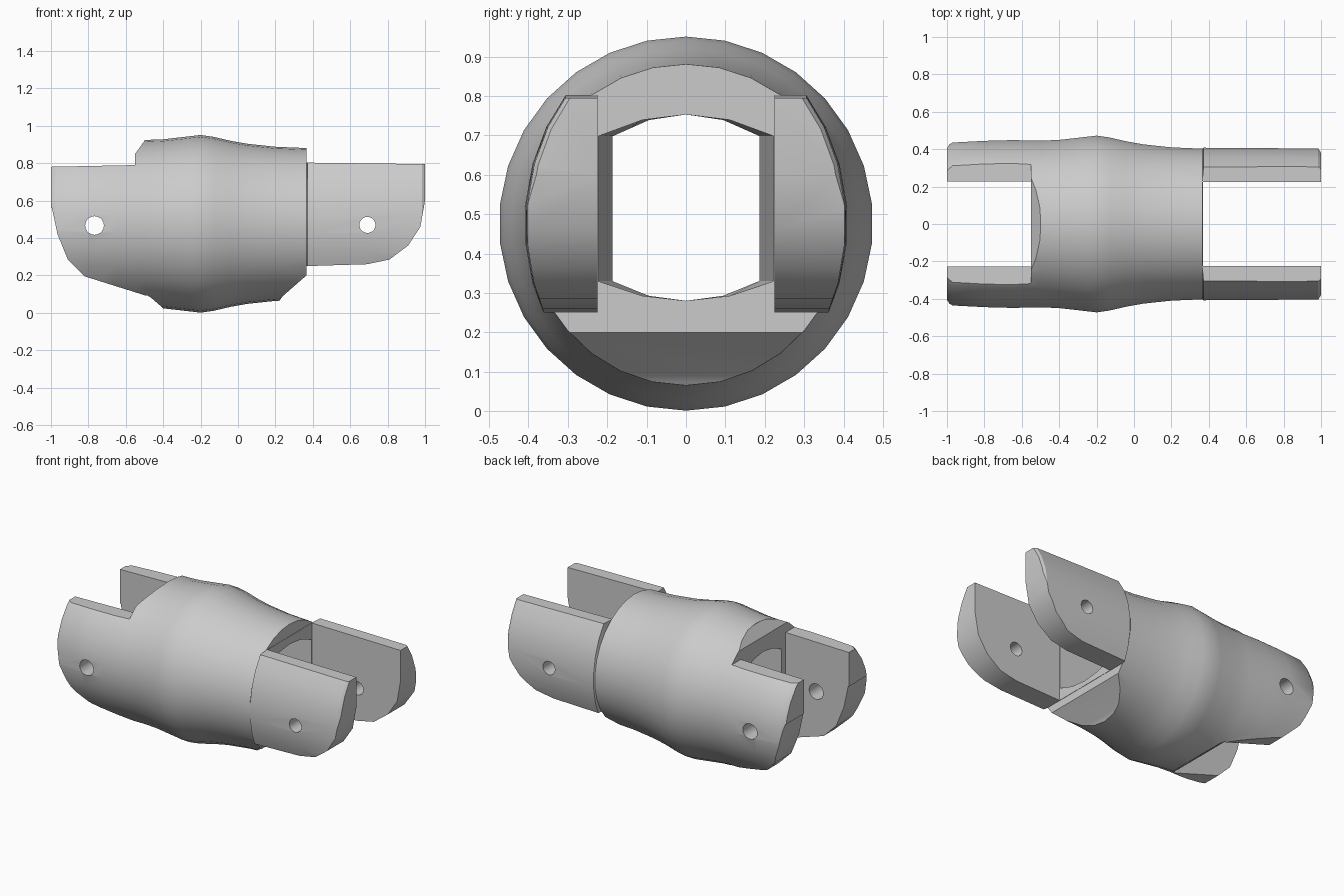
import bpy, bmesh, math
from mathutils import Vector

cube = bpy.data.objects.get("Cube")
if cube:
    bpy.data.objects.remove(cube, do_unlink=True)

AXIS_Z = 0.476
SIDES = 30

grey = bpy.data.materials.new("plain grey")
grey.use_nodes = True
COLOUR = (0.6, 0.6, 0.6, 1)
grey.diffuse_color = COLOUR
grey.node_tree.nodes["Principled BSDF"].inputs["Base Color"].default_value = COLOUR


def loft(name, rings):
    """Closed solid skinned through rings of equal point count."""
    bm = bmesh.new()
    loops = [[bm.verts.new(p) for p in ring] for ring in rings]
    for a, b in zip(loops, loops[1:]):
        for i in range(len(a)):
            j = (i + 1) % len(a)
            bm.faces.new((a[i], a[j], b[j], b[i]))
    bm.faces.new(loops[0])
    bm.faces.new(loops[-1])
    bmesh.ops.recalc_face_normals(bm, faces=bm.faces)
    mesh = bpy.data.meshes.new(name)
    bm.to_mesh(mesh)
    bm.free()
    mesh.materials.append(grey)
    obj = bpy.data.objects.new(name, mesh)
    bpy.context.collection.objects.link(obj)
    return obj


def oval(x, ry, rz):
    turns = [math.tau * i / SIDES for i in range(SIDES)]
    return [Vector((x, ry * math.sin(t), AXIS_Z + rz * math.cos(t))) for t in turns]


def side_prism(name, outline, half):
    """Outline in x and z, extruded across y."""
    return loft(name, [[(x, y, z) for x, z in outline] for y in (-half, half)])


def pin_cutter(name, x, z, radius):
    turns = [math.tau * i / 20 for i in range(20)]
    return side_prism(name, [(x + radius * math.cos(t), z + radius * math.sin(t)) for t in turns], 1)


def combine(target, cutter, operation):
    mod = target.modifiers.new(cutter.name, "BOOLEAN")
    mod.operation = operation
    mod.solver = "EXACT"
    mod.object = cutter
    bpy.ops.object.select_all(action="DESELECT")
    bpy.context.view_layer.objects.active = target
    target.select_set(True)
    bpy.ops.object.modifier_apply(modifier=mod.name)
    bpy.data.objects.remove(cutter, do_unlink=True)


# Turned barrel, running out into taller ovals for the right-hand fork
stations = [(-1, .42, .42), (-.97, .438, .438), (-.8, .447, .447), (-.65, .451, .451),
            (-.5, .448, .448), (-.4, .452, .452), (-.26, .468, .468), (-.2, .475, .475),
            (-.13, .465, .465), (-.04, .444, .444), (.05, .428, .428), (.2, .412, .412),
            (.366, .405, .405), (.372, .41, .49), (.7, .408, .49), (.985, .405, .49),
            (1, .395, .48)]
body = loft("joint_body", [oval(*s) for s in stations])

# Side outline: fork tops, stepped shoulders and rounded fork ends
outline = [(-1.1, .779), (-.55, .79), (-.55, .85), (-.5, .92), (-.5, 1.1),
           (.366, 1.1), (.366, .803), (1.1, .794), (1.1, .6), (1, .6), (.975, .46),
           (.91, .36), (.81, .285), (.69, .26), (.366, .25), (.366, .2), (.24, .09),
           (.1, -.1), (-.4, -.1), (-.4, .025), (-.47, .085), (-.82, .195),
           (-.91, .285), (-.965, .42), (-.995, .56), (-1.1, .6)]
combine(body, side_prism("side_outline", outline, 1), "INTERSECT")

# Slots between the fork arms
left_slot = [(-1.2, 1.2), (-.5, 1.2), (-.5, .92), (-.55, .85), (-.55, .15),
             (-.4, .02), (-.4, -.2), (-1.2, -.2)]
combine(body, side_prism("left_slot", left_slot, .228), "DIFFERENCE")
right_slot = [(.368, 1.2), (1.2, 1.2), (1.2, -.2), (.368, -.2)]
combine(body, side_prism("right_slot", right_slot, .225), "DIFFERENCE")


# Arched passage through the barrel, narrowing towards one end
def arch(x, half):
    steps = [-1, -.5, 0, .5, 1]
    top = [(x, s * half, .753 - .055 * s * s) for s in steps]
    bottom = [(x, s * half, .28 + .05 * s * s) for s in reversed(steps)]
    return top + bottom


combine(body, loft("passage", [arch(-.6, .185), arch(.4, .224)]), "DIFFERENCE")

# Pin holes across both forks
combine(body, pin_cutter("left_pin_hole", -.767, .467, .05), "DIFFERENCE")
combine(body, pin_cutter("right_pin_hole", .692, .47, .043), "DIFFERENCE")

bpy.ops.object.shade_smooth_by_angle(angle=math.radians(30))
